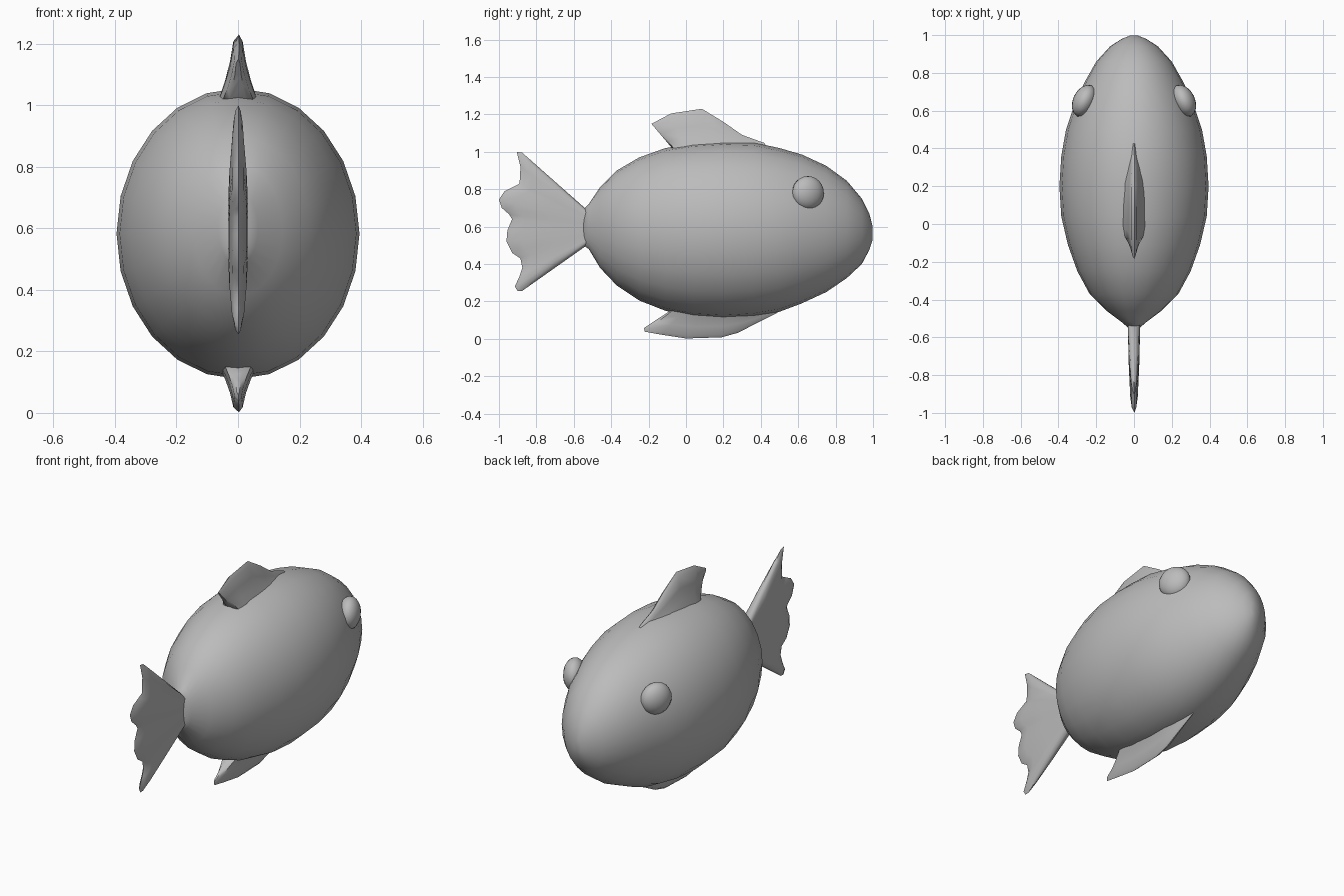
import bpy, bmesh, math
from mathutils import Vector

if "Cube" in bpy.data.objects:
    bpy.data.objects.remove(bpy.data.objects["Cube"])

grey = bpy.data.materials.new("soft_grey")
grey.diffuse_color = (0.5, 0.5, 0.5, 1)
grey.use_nodes = True
grey.node_tree.nodes["Principled BSDF"].inputs["Base Color"].default_value = grey.diffuse_color


def finish(name, bm, angle):
    bmesh.ops.recalc_face_normals(bm, faces=bm.faces)
    mesh = bpy.data.meshes.new(name)
    bm.to_mesh(mesh)
    bm.free()
    ob = bpy.data.objects.new(name, mesh)
    bpy.context.collection.objects.link(ob)
    mesh.materials.append(grey)
    bpy.ops.object.select_all(action='DESELECT')
    ob.select_set(True)
    bpy.context.view_layer.objects.active = ob
    bpy.ops.object.shade_smooth_by_angle(angle=math.radians(angle))
    return ob


def loft(name, rings, angle):
    """Skin closed rings of equal length and cap both ends."""
    bm = bmesh.new()
    rows = [[bm.verts.new(p) for p in ring] for ring in rings]
    n = len(rows[0])
    for a, b in zip(rows, rows[1:]):
        for i in range(n):
            j = (i + 1) % n
            bm.faces.new((a[i], a[j], b[j], b[i]))
    bm.faces.new(rows[0])
    bm.faces.new(rows[-1])
    bmesh.ops.remove_doubles(bm, verts=bm.verts, dist=0.0005)
    return finish(name, bm, angle)


def fin(name, stations, profile, angle=50):
    """Each station is (root y, root z, tip y, tip z, thickness scale)."""
    rings = []
    for ry, rz, ty, tz, s in stations:
        root, tip = Vector((0, ry, rz)), Vector((0, ty, tz))
        right = [root.lerp(tip, u) + Vector((t * s, 0, 0)) for u, t in profile]
        left = [root.lerp(tip, u) - Vector((t * s, 0, 0)) for u, t in profile[-2::-1]]
        rings.append(right + left)
    return loft(name, rings, angle)


# Body: elliptical sections (y, bottom, top, half width) from tail to nose
sections = [
    (-0.55, 0.50, 0.69, 0.03), (-0.52, 0.48, 0.72, 0.065), (-0.46, 0.38, 0.81, 0.145),
    (-0.37, 0.285, 0.90, 0.235), (-0.25, 0.205, 0.97, 0.30), (-0.11, 0.15, 1.02, 0.35),
    (0.04, 0.12, 1.045, 0.385), (0.20, 0.11, 1.055, 0.395), (0.36, 0.12, 1.05, 0.385),
    (0.50, 0.145, 1.02, 0.36), (0.62, 0.19, 0.985, 0.32), (0.75, 0.25, 0.925, 0.262),
    (0.86, 0.325, 0.845, 0.20), (0.94, 0.40, 0.75, 0.127), (0.98, 0.475, 0.67, 0.065),
    (0.998, 0.53, 0.60, 0.02),
]
SIDES = 24
body_rings = []
for y, low, high, w in sections:
    mid, h = (low + high) / 2, (high - low) / 2
    body_rings.append([(w * math.cos(2 * math.pi * i / SIDES), y,
                        mid + h * math.sin(2 * math.pi * i / SIDES)) for i in range(SIDES)])
loft("body", body_rings, 60)

# Back and belly fins, flared where they meet the body
flared = [(0, 0.065), (0.32, 0.042), (0.6, 0.026), (0.9, 0.015), (1, 0.003)]
fin("back_fin", [
    (0.44, 1.01, 0.42, 1.047, 0.2), (0.33, 1.01, 0.30, 1.09, 0.7),
    (0.22, 1.01, 0.20, 1.16, 1), (0.10, 1.01, 0.085, 1.23, 1),
    (0.00, 1.01, -0.08, 1.205, 1), (-0.06, 1.01, -0.165, 1.16, 0.8),
    (-0.075, 1.02, -0.185, 1.15, 0.4)], flared)
fin("belly_fin", [
    (0.50, 0.18, 0.49, 0.14, 0.2), (0.40, 0.16, 0.37, 0.08, 0.6),
    (0.31, 0.16, 0.28, 0.033, 0.9), (0.22, 0.16, 0.19, 0.008, 1),
    (0.10, 0.16, 0.00, 0.002, 1), (0.00, 0.16, -0.13, 0.022, 0.9),
    (-0.06, 0.16, -0.22, 0.038, 0.7), (-0.07, 0.16, -0.225, 0.058, 0.3)], flared)

# Tail: fan with a scalloped rear edge
edge = [(-0.875, 0.995), (-0.905, 1.0), (-0.885, 0.92), (-0.89, 0.83), (-0.925, 0.812),
        (-0.97, 0.79), (-1.0, 0.745), (-0.985, 0.70), (-0.945, 0.665), (-0.93, 0.64),
        (-0.955, 0.58), (-0.96, 0.52), (-0.93, 0.46), (-0.885, 0.43), (-0.875, 0.38),
        (-0.89, 0.335), (-0.915, 0.28), (-0.90, 0.255), (-0.875, 0.257)]
fan = []
for i, (y, z) in enumerate(edge):
    f = i / (len(edge) - 1)
    rim = (0.2, 0.75)[min(i, len(edge) - 1 - i)] if min(i, len(edge) - 1 - i) < 2 else 1
    fan.append((-0.53, 0.69 - 0.19 * f, y, z, rim))
fin("tail_fin", fan, [(0, 0.033), (0.45, 0.028), (0.82, 0.02), (0.94, 0.012), (1, 0.002)])

# Eyes: flattened balls tilted to follow the head
for side, name in ((1, "right_eye"), (-1, "left_eye")):
    bm = bmesh.new()
    bmesh.ops.create_uvsphere(bm, u_segments=16, v_segments=12, radius=1)
    eye = finish(name, bm, 60)
    eye.scale = (0.06, 0.09, 0.09)
    eye.rotation_euler = (0, 0, side * math.radians(25))
    eye.location = (side * 0.263, 0.652, 0.78)
